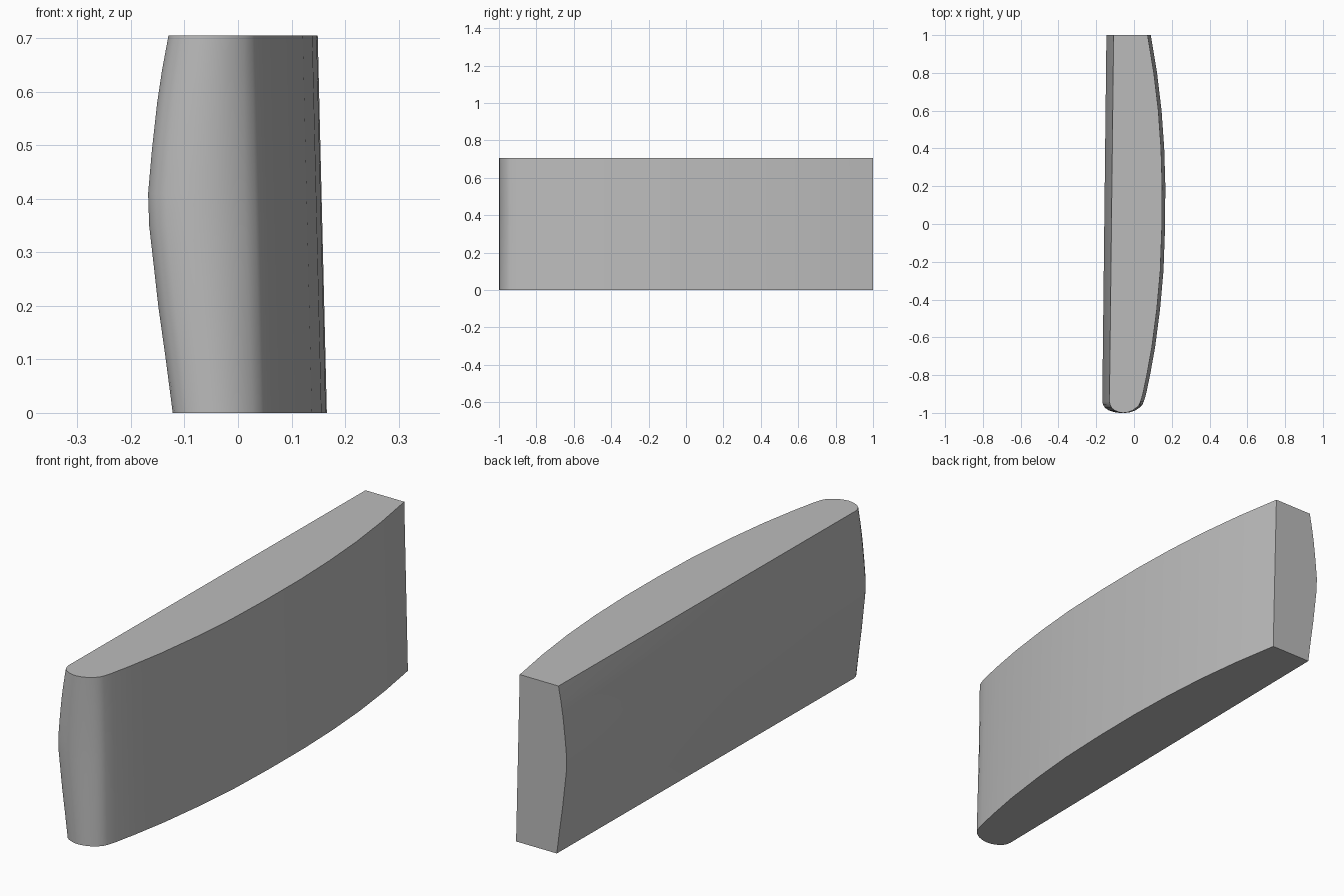
import bpy, bmesh, math

if "Cube" in bpy.data.objects:
    bpy.data.objects.remove(bpy.data.objects["Cube"])

# Curved slab: left side bulges with height, right side bulges along its length
LEFT = [(0, -0.122), (0.10, -0.135), (0.20, -0.149), (0.28, -0.158), (0.35, -0.166), (0.41, -0.168),
        (0.49, -0.161), (0.58, -0.151), (0.64, -0.142), (0.705, -0.13)]
# right edge at the bottom: (y, x)
RIGHT = [(-0.94, 0.052), (-0.90, 0.064), (-0.80, 0.085), (-0.65, 0.112), (-0.45, 0.138), (-0.25, 0.156),
         (-0.03, 0.164), (0.20, 0.166), (0.40, 0.160), (0.60, 0.146), (0.80, 0.122), (1.0, 0.089)]
# rounded nose: (fraction from left to right, y)
NOSE = [(0, -0.94), (0.02, -0.957), (0.07, -0.973), (0.16, -0.986), (0.30, -0.996), (0.44, -1.0),
        (0.60, -0.996), (0.74, -0.987), (0.86, -0.973), (0.95, -0.958)]


def outline(z, left):
    shift = -0.017 * z / 0.705
    right0 = RIGHT[0][1] + shift
    pts = [(left + f * (right0 - left), y) for f, y in NOSE]
    pts += [(x + shift, y) for y, x in RIGHT]
    pts.append((left + 0.022, 1.0))
    return pts


bm = bmesh.new()
rings = [[bm.verts.new((x, y, z)) for x, y in outline(z, left)] for z, left in LEFT]
n = len(rings[0])
for a, b in zip(rings, rings[1:]):
    for i in range(n):
        j = (i + 1) % n
        bm.faces.new((a[i], a[j], b[j], b[i]))
bm.faces.new(rings[0][::-1])
bm.faces.new(rings[-1])
bmesh.ops.recalc_face_normals(bm, faces=bm.faces)

mesh = bpy.data.meshes.new("curved_slab")
bm.to_mesh(mesh)
bm.free()
slab = bpy.data.objects.new("curved_slab", mesh)
bpy.context.collection.objects.link(slab)

# plain grey surface
grey = bpy.data.materials.new("grey")
grey.diffuse_color = (0.5, 0.5, 0.5, 1)
grey.use_nodes = True
grey.node_tree.nodes["Principled BSDF"].inputs["Base Color"].default_value = grey.diffuse_color
mesh.materials.append(grey)

bpy.context.view_layer.objects.active = slab
slab.select_set(True)
bpy.ops.object.shade_smooth_by_angle(angle=math.radians(30))
